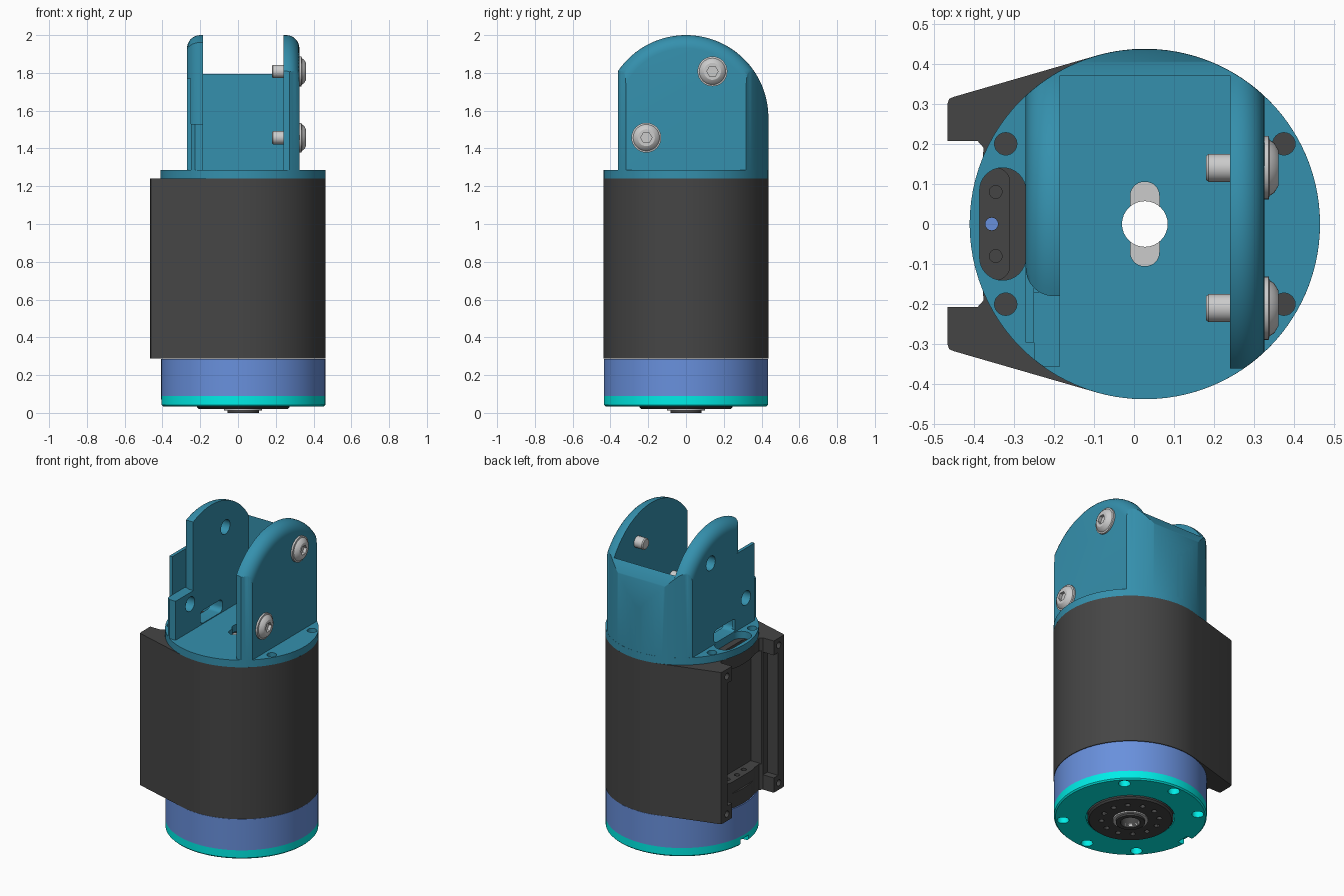
import bpy, bmesh
from math import sin, cos, pi, radians, sqrt
from mathutils import Matrix, Vector

if "Cube" in bpy.data.objects:
    bpy.data.objects.remove(bpy.data.objects["Cube"])

CX, R = 0.027, 0.437      # axis and radius of the round body


def material(name, rgb):
    m = bpy.data.materials.new(name)
    m.diffuse_color = (*rgb, 1)
    m.use_nodes = True
    m.node_tree.nodes["Principled BSDF"].inputs["Base Color"].default_value = m.diffuse_color
    return m


TEAL = material("teal", (0.035, 0.28, 0.42))
DARK = material("dark", (0.06, 0.06, 0.06))
BLUE = material("blue", (0.14, 0.28, 0.72))
CYAN = material("cyan", (0.0, 0.85, 0.8))


def loft(name, rings, mat=None):
    """Closed solid through rings of equal point count."""
    bm = bmesh.new()
    vs = [[bm.verts.new(p) for p in r] for r in rings]
    n = len(rings[0])
    for a, b in zip(vs, vs[1:]):
        for i in range(n):
            bm.faces.new((a[i], a[(i + 1) % n], b[(i + 1) % n], b[i]))
    bm.faces.new(vs[0])
    bm.faces.new(vs[-1])
    bmesh.ops.recalc_face_normals(bm, faces=bm.faces)
    me = bpy.data.meshes.new(name)
    bm.to_mesh(me)
    bm.free()
    ob = bpy.data.objects.new(name, me)
    bpy.context.collection.objects.link(ob)
    if mat:
        me.materials.append(mat)
    return ob


def prism(name, pts, z0, z1, mat=None):
    return loft(name, [[(x, y, z) for x, y in pts] for z in (z0, z1)], mat)


def circle(r, x=CX, y=0, n=96):
    return [(x + r * cos(2 * pi * i / n), y + r * sin(2 * pi * i / n)) for i in range(n)]


def lathe(name, prof, mat=None, n=96, x=CX, y=0):
    return loft(name, [[(px, py, z) for px, py in circle(r, x, y, n)] for r, z in prof], mat)


def box(name, x0, x1, y0, y1, z0, z1, mat=None):
    return prism(name, [(x0, y0), (x1, y0), (x1, y1), (x0, y1)], z0, z1, mat)


def slot(x0, x1, y0, y1, r, n=8):
    """Rounded rectangle outline."""
    pts = []
    for k, (cx, cy) in enumerate([(x1 - r, y1 - r), (x0 + r, y1 - r), (x0 + r, y0 + r), (x1 - r, y0 + r)]):
        pts += [(cx + r * cos((k + i / n) * pi / 2), cy + r * sin((k + i / n) * pi / 2)) for i in range(n + 1)]
    return pts


def xrod(prof, y, z, n=32, name="cutter"):
    """Turned part along x from (radius, x) pairs."""
    return loft(name, [[(x, y + r * cos(2 * pi * i / n), z + r * sin(2 * pi * i / n))
                        for i in range(n)] for r, x in prof])


def boolean(ob, *cutters, op='DIFFERENCE'):
    for c in cutters:
        c.hide_render = True
        m = ob.modifiers.new("b", 'BOOLEAN')
        m.operation, m.solver, m.object = op, 'EXACT', c
        bpy.context.view_layer.objects.active = ob
        bpy.ops.object.modifier_apply(modifier=m.name)
        bpy.data.objects.remove(c)
    return ob


def bore(r, x=CX, y=0, z0=-1, z1=3, n=32):
    return prism("cutter", circle(r, x, y, n), z0, z1)


# output hub at the bottom
hub = lathe("output_hub", [(0.083, 0), (0.083, 0.02), (0.235, 0.02), (0.245, 0.03), (0.245, 0.09)], DARK)
boolean(hub, bore(0.057))
for i in range(12):
    a = 2 * pi * (i + 0.5) / 12
    boolean(hub, bore(0.016, CX + 0.165 * cos(a), 0.165 * sin(a), 0.0, 0.06, 12))
lathe_ring = lathe("hub_collar", [(0.1, 0.012), (0.1, 0.03)])
boolean(lathe_ring, bore(0.057))

# cyan end ring with bolt holes and a side notch
ring = lathe("end_ring", [(R - 0.01, 0.035), (R - 0.002, 0.043), (R - 0.002, 0.09)], CYAN)
boolean(ring, bore(0.252, n=64))
for a in (45, 90, 135, 225, 270, 315):
    a = radians(a)
    boolean(ring, bore(0.034, CX + 0.385 * cos(a), 0.385 * sin(a), 0, 0.08, 24))
boolean(ring, box("cutter", -0.5, -0.36, -0.04, 0.04, 0, 0.07))

# blue gearbox
boolean(lathe("gearbox", [(R - 0.002, 0.09), (R - 0.002, 0.285)], BLUE), bore(0.057))

# dark housing: round body with tangent wings and an open pocket on the left
t = radians(105.8)
prof = [(CX + R * cos(-t + 2 * t * i / 72), R * sin(-t + 2 * t * i / 72)) for i in range(73)]
wing = [(-0.45, 0.317), (-0.461, 0.312), (-0.465, 0.3), (-0.465, 0.207), (-0.39, 0.207), (-0.375, 0.19)]
prof += wing
prof += [(CX - sqrt(0.43 ** 2 - y * y), y) for y in (0.14, 0.09, 0.045, 0, -0.045, -0.09, -0.14)]
prof += [(x, -y) for x, y in reversed(wing)]
housing = prism("housing", prof, 0.287, 1.24, DARK)
boolean(housing,
        box("cutter", -0.6, -0.31, -0.2, 0.2, 0.45, 1.16),
        box("cutter", -0.6, -0.39, -0.25, 0.25, 0.38, 1.15),
        prism("cutter", slot(-0.385, -0.31, -0.14, 0.14, 0.036), 1.1, 1.3),
        bore(0.12),
        bore(0.016, -0.355, 0, 0.2, 0.6, 16))
for y in (-0.08, 0.08):
    boolean(housing, bore(0.016, -0.345, y, 0.4, 0.6, 16))
for y in (-0.257, 0.257):
    for z in (0.33, 1.195):
        boolean(housing, xrod([(0.02, -0.6), (0.02, -0.42)], y, z, 16))

# grey core seen through the centre slot
boolean(lathe("motor_core", [(0.119, 0.287), (0.119, 1.2)], n=48), bore(0.057))

# teal base plate
plate = lathe("base_plate", [(R, 1.24), (R, 1.285)], TEAL)
boolean(plate,
        bore(0.057),
        prism("cutter", slot(CX - 0.036, CX + 0.036, -0.105, 0.105, 0.034), 1, 1.5),
        prism("cutter", slot(-0.385, -0.27, -0.14, 0.14, 0.056), 1, 1.5))
for x in (-0.32, 0.374):
    for y in (-0.2, 0.2):
        boolean(plate, bore(0.028, x, y, 1.2, 1.4, 24))

# teal bracket: domed side profile swept along x, trimmed to the round body
CZ, AR, BASE = 1.564, 0.436, 1.27


def dome(y0, inset=0, front=0):
    r, y0 = AR - inset, y0 + front
    a0 = pi - math_acos(-y0 / r)
    pts = [(r * cos(a0 * i / 40), CZ + r * sin(a0 * i / 40)) for i in range(41)]
    return [(r, BASE)] + pts + [(y0, BASE)]


def math_acos(v):
    from math import acos
    return acos(max(-1, min(1, v)))


def fork(name, x_in, x_out, y0, fil, round_front):
    """Upright wall whose outer rim is filleted."""
    s = 1 if x_out > x_in else -1
    rings = [(x_in, 0)] + [(x_out - s * fil * (1 - sin(k * pi / 16)), fil * (1 - cos(k * pi / 16)))
                           for k in range(9)]
    if not fil:
        rings = [(x_in, 0), (x_out, 0)]
    ob = loft(name, [[(x, y, z) for y, z in dome(y0, d, d if round_front else 0)] for x, d in rings], TEAL)
    return boolean(ob, prism("cutter", circle(R - 0.0005, n=128), 1, 2.5), op='INTERSECT')


SCREWS = [(0.14, 1.808), (-0.21, 1.457)]
fork("right_fork", 0.24, 0.325, -0.36, 0.07, False)
fork("back_wall", -0.185, 0.24, 0.37, 0, False)
left = fork("left_fork", -0.185, -0.27, -0.18, 0.07, True)
window = loft("cutter", [[(x, y, z + 1.325) for y, z in slot(-0.11, 0.11, -0.035, 0.045, 0.03)]
                         for x in (-0.4, -0.1)])
boolean(left, window, xrod([(0.045, -0.4), (0.045, -0.1)], *SCREWS[0]))

# stepped lower tabs in front of the left fork
tab = box("left_tab", -0.25, -0.185, -0.355, -0.17, BASE, 1.53, TEAL)
boolean(tab, prism("cutter", circle(R - 0.0005, n=128), 1, 2.5), op='INTERSECT')
thin = box("left_thin_tab", -0.27, -0.25, -0.295, -0.1, BASE, 1.77, TEAL)
for ob in (tab, thin, left):
    boolean(ob, xrod([(0.045, -0.4), (0.045, -0.1)], *SCREWS[1]))

# button-head screws
for i, (y, z) in enumerate(SCREWS):
    s = xrod([(0.03, 0.18), (0.035, 0.186), (0.035, 0.32), (0.079, 0.32), (0.079, 0.336),
              (0.07, 0.338), (0.062, 0.35), (0.045, 0.36)], y, z, name=f"screw_{i + 1}")
    boolean(s, xrod([(0.03, 0.34), (0.03, 0.4)], y, z, 6))

# smooth shading with sharp edges kept
for ob in bpy.data.objects:
    ob.select_set(True)
    bpy.context.view_layer.objects.active = ob
bpy.ops.object.shade_smooth_by_angle(angle=radians(30))
